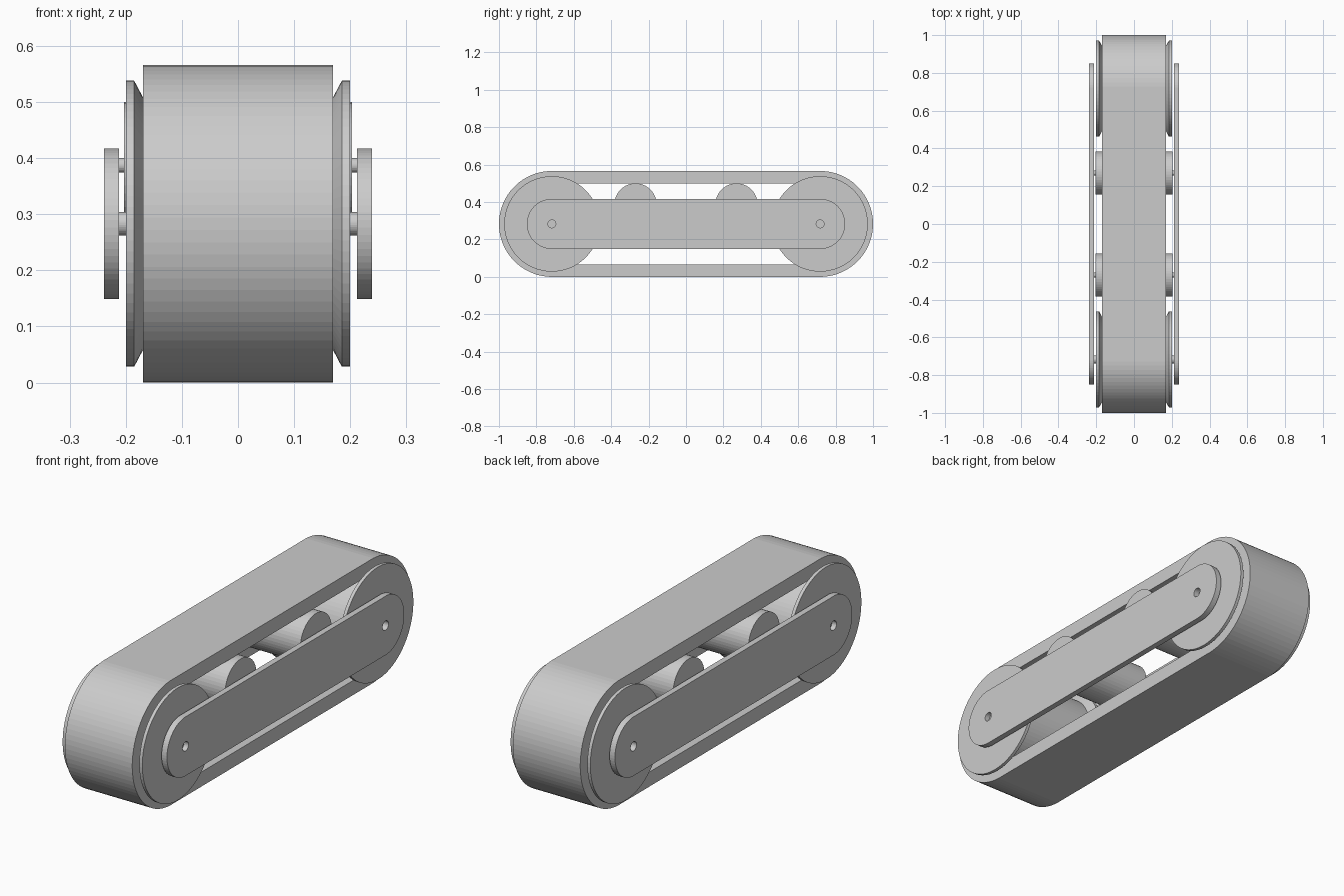
import bpy
import bmesh
from math import pi, sin, cos

if "Cube" in bpy.data.objects:
    bpy.data.objects.remove(bpy.data.objects["Cube"], do_unlink=True)

grey = bpy.data.materials.new("plain grey")
grey.use_nodes = True
grey.diffuse_color = (0.6, 0.6, 0.6, 1)
grey.node_tree.nodes["Principled BSDF"].inputs["Base Color"].default_value = (0.6, 0.6, 0.6, 1)

AXIS_Z = 0.283      # height of the pulley axes
PULLEY_Y = 0.717    # distance of the pulleys from the middle
ROLLER_Y, ROLLER_Z = 0.27, 0.387


def loft(name, section, y=0, z=AXIS_Z, half=0, sides=64, hollow=False):
    """Join rounded loops, given as (x, radius), along x. half stretches them in y."""
    bm = bmesh.new()
    loops = []
    for x, r in section:
        loop = []
        for i in range(sides):
            a = 2 * pi * (i + 0.5) / sides
            shift = half if cos(a) > 0 else -half
            loop.append(bm.verts.new((x, y + shift + r * cos(a), z + r * sin(a))))
        loops.append(loop)
    pairs = list(zip(loops, loops[1:]))
    if hollow:
        pairs.append((loops[-1], loops[0]))
    else:
        bm.faces.new(loops[0])
        bm.faces.new(loops[-1])
    for a, b in pairs:
        for i in range(sides):
            j = (i + 1) % sides
            bm.faces.new((a[i], a[j], b[j], b[i]))
    bmesh.ops.recalc_face_normals(bm, faces=bm.faces)
    mesh = bpy.data.meshes.new(name)
    bm.to_mesh(mesh)
    bm.free()
    mesh.materials.append(grey)
    obj = bpy.data.objects.new(name, mesh)
    bpy.context.collection.objects.link(obj)
    return obj


# Belt around both pulleys
loft("belt", [(-0.169, 0.283), (0.169, 0.283), (0.169, 0.217), (-0.169, 0.217)],
     half=PULLEY_Y, sides=80, hollow=True)

# Flanged pulleys and the small idler rollers under the upper run
flange = [(0.165, 0.217), (0.185, 0.255), (0.2, 0.255)]
pulley = [(-x, r) for x, r in reversed(flange)] + flange
for end, s in (("front", -1), ("back", 1)):
    loft(end + "_pulley", pulley, y=s * PULLEY_Y, sides=80)
    loft(end + "_roller", [(-0.203, 0.113), (0.203, 0.113)], y=s * ROLLER_Y, z=ROLLER_Z, sides=48)
    loft(end + "_roller_axle", [(-0.225, 0.013), (0.225, 0.013)],
         y=s * ROLLER_Y, z=ROLLER_Z, sides=24)

# Drive axle through the front pulley
loft("drive_axle", [(-0.216, 0.021), (0.216, 0.021)], y=-PULLEY_Y, sides=32)

# Side plates with a bore at each pulley axis
bores = []
for end, s in (("front", -1), ("back", 1)):
    bore = loft(end + "_bore_cutter", [(-0.3, 0.021), (0.3, 0.021)], y=s * PULLEY_Y, sides=32)
    bore.hide_render = True
    bore.display_type = 'WIRE'
    bore.hide_set(True)
    bores.append(bore)
for side, s in (("left", 1), ("right", -1)):
    plate = loft(side + "_side_plate", [(s * 0.212, 0.134), (s * 0.239, 0.134)],
                 half=PULLEY_Y, sides=64)
    for bore in bores:
        cut = plate.modifiers.new("bore", 'BOOLEAN')
        cut.operation = 'DIFFERENCE'
        cut.solver = 'EXACT'
        cut.object = bore
